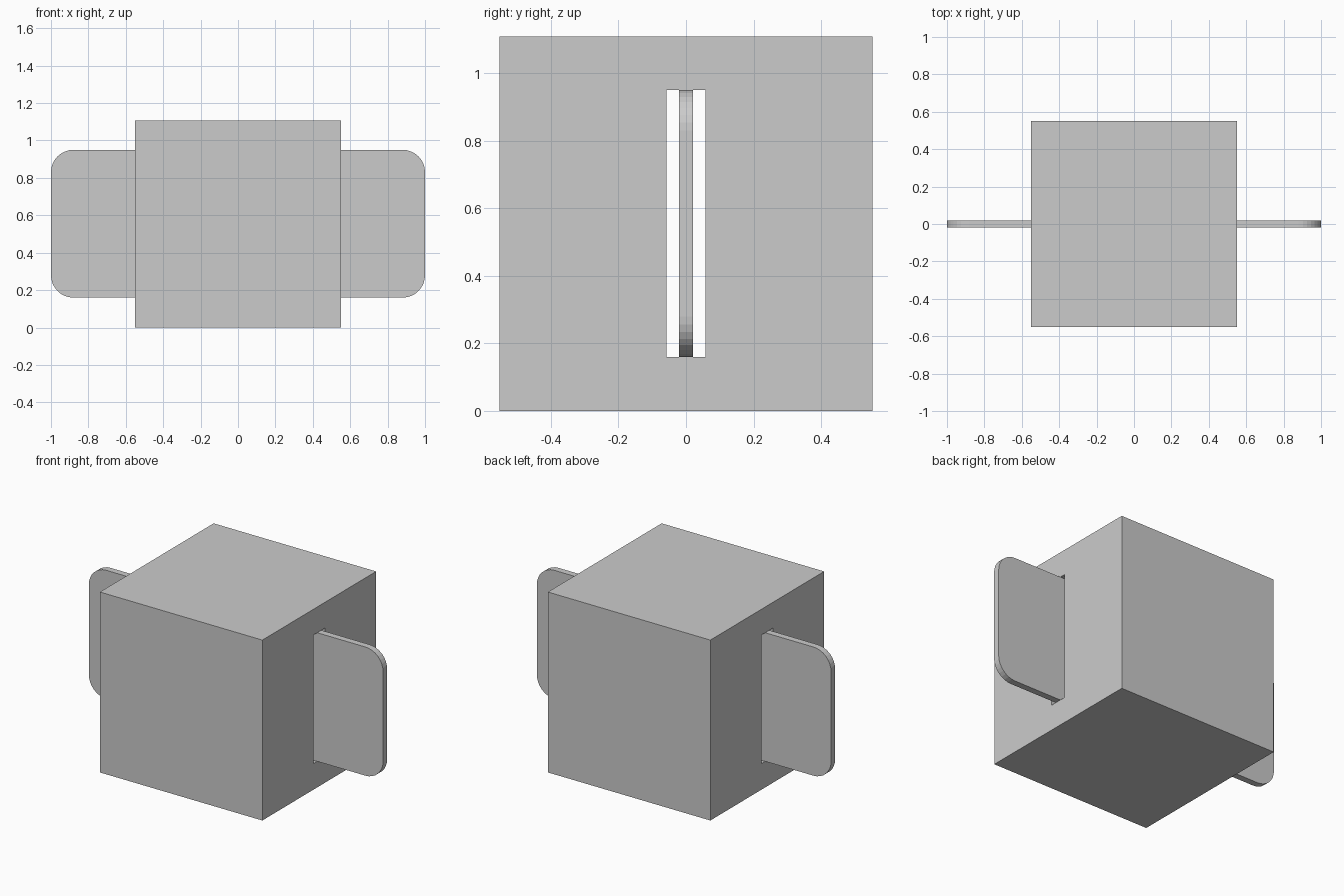
import bpy, math

if "Cube" in bpy.data.objects:
    bpy.data.objects.remove(bpy.data.objects["Cube"])

def box(name, lo, hi):
    bpy.ops.mesh.primitive_cube_add(size=1, location=[(a + b) / 2 for a, b in zip(lo, hi)])
    ob = bpy.context.object
    ob.name = name
    ob.scale = [b - a for a, b in zip(lo, hi)]
    bpy.ops.object.transform_apply(location=True, scale=True)
    return ob

# Solid block with a slot passing right through it
slot = box("slot_cutter", (-0.8, -0.057, 0.16), (0.8, 0.057, 0.95))
block = box("block", (-0.552, -0.552, 0), (0.552, 0.552, 1.108))
cut = block.modifiers.new("slot", 'BOOLEAN')
cut.operation = 'DIFFERENCE'
cut.solver = 'EXACT'
cut.object = slot
bpy.ops.object.modifier_apply(modifier=cut.name)
bpy.data.objects.remove(slot)

# Thin plate with rounded corners running through the slot
W, Z0, Z1, R, T, SEG = 1.0, 0.16, 0.95, 0.12, 0.02, 8
centres = [(W - R, Z1 - R), (R - W, Z1 - R), (R - W, Z0 + R), (W - R, Z0 + R)]
outline = []
for q, (cx, cz) in enumerate(centres):
    for i in range(SEG + 1):
        a = math.pi / 2 * (q + i / SEG)
        outline.append((cx + R * math.cos(a), cz + R * math.sin(a)))
n = len(outline)
verts = [(x, -T, z) for x, z in outline] + [(x, T, z) for x, z in outline]
faces = [tuple(reversed(range(n))), tuple(range(n, 2 * n))]
faces += [(i, (i + 1) % n, (i + 1) % n + n, i + n) for i in range(n)]
faces = [f[::-1] for f in faces[:2]] + faces[2:]
mesh = bpy.data.meshes.new("plate")
mesh.from_pydata(verts, [], faces)
plate = bpy.data.objects.new("plate", mesh)
bpy.context.collection.objects.link(plate)

# Consistent outward normals
bpy.ops.object.select_all(action='DESELECT')
plate.select_set(True)
bpy.context.view_layer.objects.active = plate
bpy.ops.object.mode_set(mode='EDIT')
bpy.ops.mesh.select_all(action='SELECT')
bpy.ops.mesh.normals_make_consistent(inside=False)
bpy.ops.object.mode_set(mode='OBJECT')
